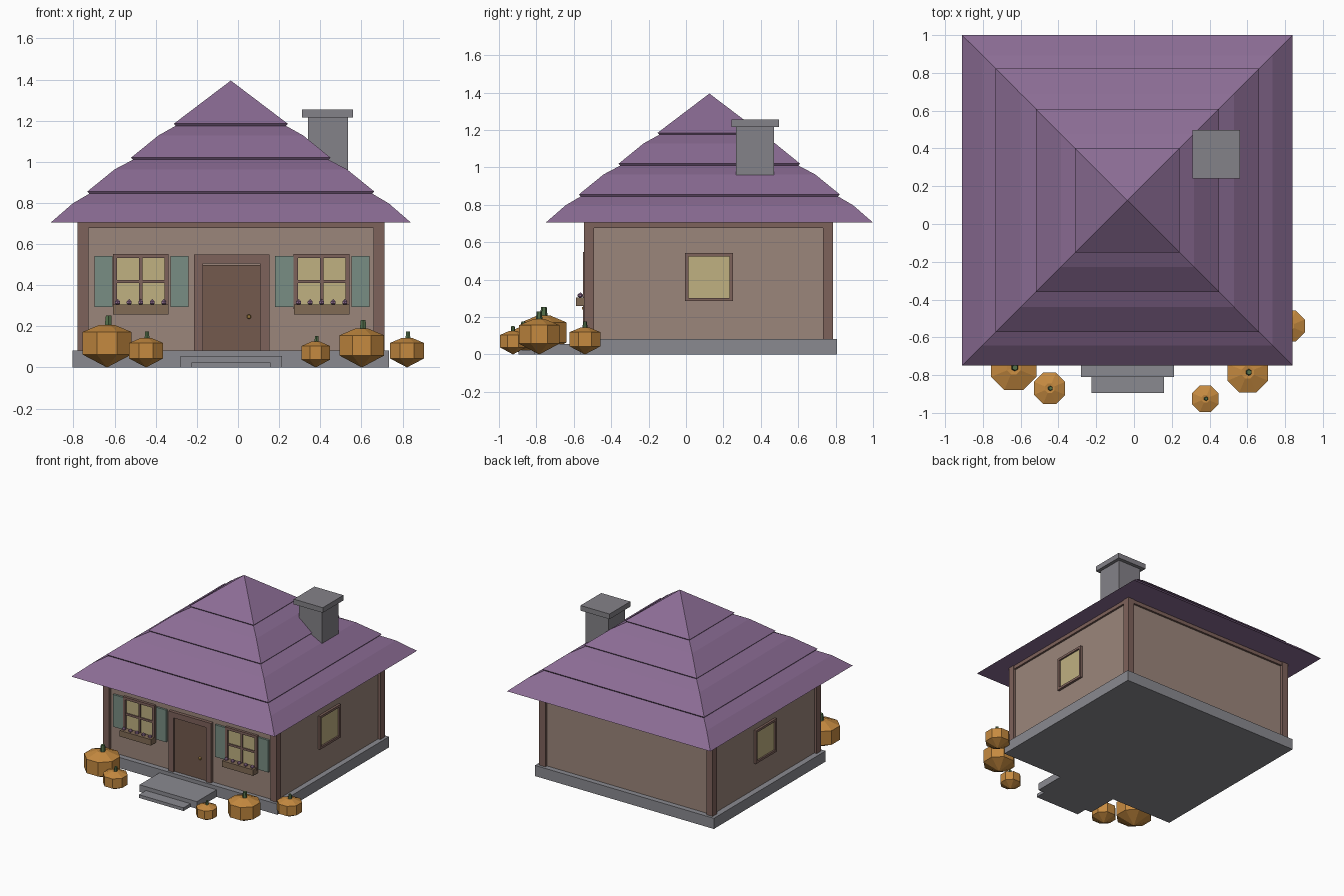
import bpy, bmesh
from math import pi, cos, sin

if "Cube" in bpy.data.objects:
    bpy.data.objects.remove(bpy.data.objects["Cube"])

CX, CY = -0.035, 0.12   # centre of the house


def mat(name, rgb):
    m = bpy.data.materials.new(name)
    m.diffuse_color = [(c / 255) ** 2.2 for c in rgb] + [1]
    m.use_nodes = True
    m.node_tree.nodes["Principled BSDF"].inputs["Base Color"].default_value = m.diffuse_color
    return m


ROOF = mat("roof_purple", (138, 108, 147))
WALL = mat("wall_plaster", (154, 133, 122))
TIMBER = mat("timber", (125, 98, 91))
DOOR = mat("door_wood", (115, 90, 78))
GLASS = mat("window_glow", (190, 175, 128))
SHUTTER = mat("shutter_green", (120, 140, 130))
BOXWOOD = mat("planter_wood", (128, 106, 86))
FLOWER = mat("flower_mauve", (150, 115, 150))
BRASS = mat("brass", (190, 150, 80))
ORANGE = mat("pumpkin_orange", (196, 137, 66))
STEM = mat("stem_green", (85, 112, 75))
STONE = mat("stone", (137, 137, 143))
CHIMNEY = mat("chimney_stone", (131, 129, 135))


def add(name, bm, material):
    bmesh.ops.recalc_face_normals(bm, faces=bm.faces)
    me = bpy.data.meshes.new(name)
    bm.to_mesh(me)
    bm.free()
    me.materials.append(material)
    ob = bpy.data.objects.new(name, me)
    bpy.context.collection.objects.link(ob)
    return ob


def box(name, x, y, z, material):
    """Box from (min, max) ranges."""
    bm = bmesh.new()
    bmesh.ops.create_cube(bm, size=1)
    for v in bm.verts:
        v.co = [r[0] + (c + 0.5) * (r[1] - r[0]) for c, r in zip(v.co, (x, y, z))]
    return add(name, bm, material)


def lathe(name, profile, sides, centre, material, lean=0.0):
    """Flat-sided turned shape; profile is (radius to the flats, z), closed at both ends."""
    bm = bmesh.new()
    rings = []
    for r, z in profile:
        ox, oy = centre[0] + lean * z, centre[1]
        cz = centre[2] + z
        if r == 0:
            rings.append([bm.verts.new((ox, oy, cz))] * sides)
            continue
        rr = r / cos(pi / sides)
        rings.append([bm.verts.new((ox + rr * cos((i + .5) * 2 * pi / sides),
                                    oy + rr * sin((i + .5) * 2 * pi / sides), cz))
                      for i in range(sides)])
    for a, b in zip(rings, rings[1:]):
        for i in range(sides):
            j = (i + 1) % sides
            bm.faces.new(dict.fromkeys((a[i], a[j], b[j], b[i])))
    for ring in (rings[0], rings[-1]):
        if ring[0] is not ring[1]:
            bm.faces.new(ring)
    return add(name, bm, material)


# Foundation and steps
box("foundation", (-0.805, 0.735), (-0.567, 0.807), (0, 0.083), STONE)
box("upper_step", (-0.28, 0.213), (-0.81, -0.56), (0, 0.055), STONE)
box("lower_step", (-0.225, 0.158), (-0.895, -0.80), (0, 0.025), STONE)

# Walls, corner posts and top beams
X0, X1, Y0, Y1 = -0.78, 0.713, -0.545, 0.786
box("walls", (X0 + .02, X1 - .02), (Y0 + .02, Y1 - .02), (0.08, 0.71), WALL)
for n, x in (("left", X0), ("right", X1 - .053)):
    for m, y in (("front", Y0), ("back", Y1 - .053)):
        box(f"{m}_{n}_post", (x, x + .053), (y, y + .053), (0.083, 0.707), TIMBER)
for n, y in (("front", Y0 + .005), ("back", Y1 - .045)):
    box(f"{n}_beam", (X0 + .05, X1 - .05), (y, y + .04), (0.677, 0.707), TIMBER)
for n, x in (("left", X0 + .005), ("right", X1 - .045)):
    box(f"{n}_beam", (x, x + .04), (Y0 + .05, Y1 - .05), (0.677, 0.707), TIMBER)

# Tiered pyramid roof
lathe("roof", [(0.875, 0.705), (0.768, 0.798), (0.688, 0.845),
               (0.697, 0.856), (0.565, 0.963), (0.476, 1.01),
               (0.485, 1.02), (0.352, 1.128), (0.268, 1.175),
               (0.277, 1.185), (0, 1.395)], 4, (CX, 0.125, 0), ROOF)

# Chimney
box("chimney", (0.34, 0.535), (0.267, 0.47), (0.88, 1.22), CHIMNEY)
box("chimney_cap", (0.31, 0.56), (0.242, 0.497), (1.215, 1.255), CHIMNEY)

# Door with frame and knob
WF = Y0 + .02   # front wall plane
for n, x in (("left", (-0.213, -0.17)), ("right", (0.108, 0.152))):
    box(f"door_jamb_{n}", x, (WF - .025, WF + .02), (0.083, 0.507), TIMBER)
box("door_lintel", (-0.213, 0.152), (WF - .025, WF + .02), (0.505, 0.548), TIMBER)
box("door", (-0.17, 0.108), (WF - .01, WF + .02), (0.083, 0.497), DOOR)
lathe("door_knob", [(0, -.012), (.01, -.006), (.01, .006), (0, .012)], 8,
      (0.053, WF - .02, 0.247), BRASS)


def frame(name, a, z, place, w):
    """Four bars around an opening; place(name, a_range, z_range) sets the wall."""
    place(name + "_left_bar", (a[0], a[0] + w), z)
    place(name + "_right_bar", (a[1] - w, a[1]), z)
    place(name + "_top_bar", (a[0] + w, a[1] - w), (z[1] - w, z[1]))
    place(name + "_bottom_bar", (a[0] + w, a[1] - w), (z[0], z[0] + w))


# Front windows with shutters, flower boxes and flowers
def front_bar(name, a, z):
    box(name, a, (WF - .02, WF + .02), z, TIMBER)


for side, x in (("left", -0.473), ("right", 0.407)):
    n = side + "_window"
    box(n + "_glass", (x - .125, x + .125), (WF - .006, WF + .02), (0.29, 0.54), GLASS)
    frame(n, (x - .136, x + .136), (0.285, 0.552), front_bar, .02)
    box(n + "_mullion", (x - .008, x + .008), (WF - .014, WF), (0.30, 0.535), TIMBER)
    box(n + "_transom", (x - .118, x + .118), (WF - .014, WF), (0.41, 0.426), TIMBER)
    for k, sx in (("left", x - .182), ("right", x + .188)):
        box(f"{n}_{k}_shutter", (sx - .044, sx + .044), (WF - .016, WF + .01),
            (0.293, 0.543), SHUTTER)
    box(n + "_flower_box", (x - .134, x + .134), (-0.587, WF), (0.258, 0.305), BOXWOOD)
    for i in range(5):
        fx = x + (i - 2) * .056
        lathe(f"{n}_flower_{i + 1}", [(0, 0), (.012, .008), (.012, .018), (0, .03)], 6,
              (fx, -0.565, 0.302), FLOWER)

# Side windows
for side, wx, s in (("left", X0 + .02, -1), ("right", X1 - .02, 1)):
    def side_bar(name, a, z):
        box(name, sorted((wx - s * .02, wx + s * .018)), a, z, TIMBER)
    n = side + "_side_window"
    box(n + "_glass", sorted((wx - s * .02, wx + s * .006)), (0.0, 0.243), (0.29, 0.535), GLASS)
    frame(n, (-0.005, 0.25), (0.285, 0.543), side_bar, .018)

# Pumpkins: x, y, radius, height with stem
for i, (x, y, r, h) in enumerate(((-0.637, -0.76, .12, .253), (-0.447, -0.87, .083, .175),
                                  (0.378, -0.925, .07, .153), (0.602, -0.785, .108, .23),
                                  (0.822, -0.54, .083, .175)), 1):
    lathe(f"pumpkin_{i}", [(0, 0), (r, .25 * h), (r, .68 * h), (.3 * r, .82 * h), (0, .8 * h)],
          8, (x, y, 0), ORANGE)
    lathe(f"pumpkin_stem_{i}", [(.15 * r, .76 * h), (.11 * r, h)], 6, (x, y, 0), STEM, .03)
